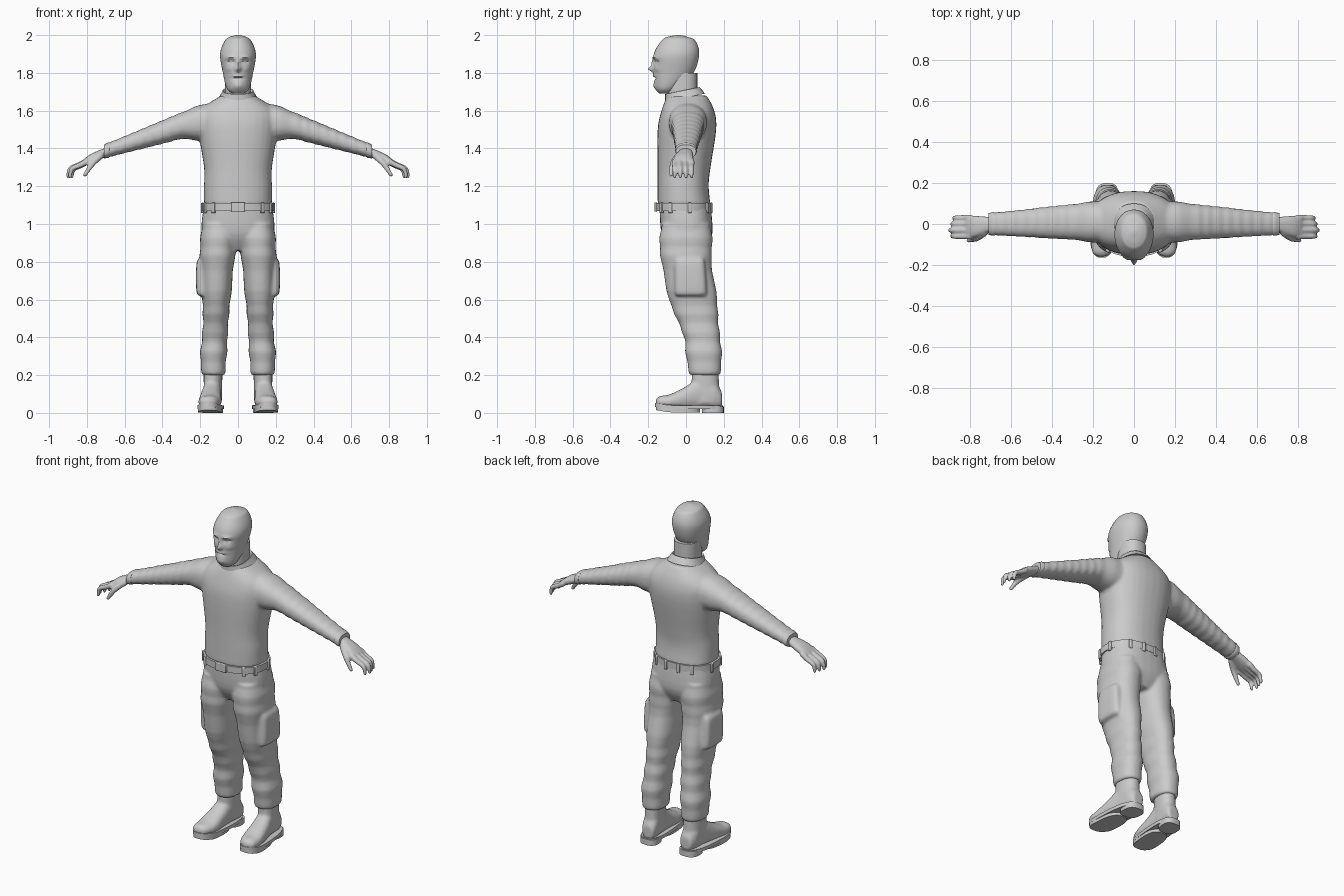
import bpy
import bmesh
import math
from mathutils import Matrix

cube = bpy.data.objects.get("Cube")
if cube:
    bpy.data.objects.remove(cube, do_unlink=True)

shade = (.6, .6, .6, 1)
grey = bpy.data.materials.new("plain grey")
grey.use_nodes = True
grey.diffuse_color = shade
grey.node_tree.nodes["Principled BSDF"].inputs["Base Color"].default_value = shade


def spline(before, start, end, after, t):
    """Smooth curve from start to end that takes its slopes from the neighbours."""
    leave, arrive = (end - before) / 2, (after - start) / 2
    ease = t * t * (3 - 2 * t)
    return (start + (end - start) * ease
            + leave * t * (1 - t) * (1 - t) - arrive * t * t * (1 - t))


def refine(rows, steps):
    """Insert smooth in-between rows."""
    padded = [rows[0], *rows, rows[-1]]
    result = []
    for before, start, end, after in zip(padded, padded[1:], padded[2:], padded[3:]):
        for step in range(steps):
            result.append([spline(*column, step / steps)
                           for column in zip(before, start, end, after)])
    return result + [list(rows[-1])]


def outline(low_a, high_a, low_b, high_b, angle, power):
    """Point on a rounded box that fills the given bounds."""
    def reach(low, high, wave):
        return (low + high + (high - low) * math.copysign(abs(wave) ** (2 / power), wave)) / 2
    return reach(low_a, high_a, math.cos(angle)), reach(low_b, high_b, math.sin(angle))


def loft(bm, axis, rows, segments=32, steps=4, power=2.3, tilt=0, folds=0, mirror=False):
    """Skin rows of low and high bounds on the two cross axes and a position on the axis."""
    for side in ((1, -1) if mirror else (1,)):
        rings = []
        for index, (*bounds, place) in enumerate(refine(rows, steps)):
            swell = folds * math.sin(index * math.pi / 2)
            low_a, high_a, low_b, high_b = bounds
            bounds = (low_a - swell, high_a + swell, low_b - swell, high_b + swell)
            ring = []
            for segment in range(segments):
                a, b = outline(*bounds, math.tau * segment / segments, power)
                x, y, z = {"x": (place, a, b), "y": (a, place, b),
                           "z": (a, b, place + tilt * b)}[axis]
                ring.append(bm.verts.new((side * x, y, z)))
            rings.append(ring)
        for lower, upper in zip(rings, rings[1:]):
            for k in range(segments):
                bm.faces.new((lower[k - 1], lower[k], upper[k], upper[k - 1]))
        bm.faces.new(rings[0])
        bm.faces.new(rings[-1])


def centred(rows):
    """Rows of half width, front, back and height, equal to the left and right."""
    return [(-half, half, front, back, height) for half, front, back, height in rows]


def finger(bm, points, beads=9):
    """Overlapping balls along a path of x, y, z and radius, on both hands."""
    for x, y, z, radius in refine(points, beads):
        for side in (1, -1):
            bmesh.ops.create_icosphere(bm, subdivisions=2, radius=radius,
                                       matrix=Matrix.Translation((side * x, y, z)))


def box(bm, centre, size, turn=0):
    place = Matrix.Translation(centre) @ Matrix.Rotation(turn, 4, "Z")
    bmesh.ops.create_cube(bm, size=1, matrix=place @ Matrix.Diagonal((*size, 1)))


def finish(name, bm, voxel=0, bevel=0):
    """Make the object, either blended into one smooth skin or with crisp edges."""
    bmesh.ops.recalc_face_normals(bm, faces=bm.faces)
    mesh = bpy.data.meshes.new(name)
    bm.to_mesh(mesh)
    bm.free()
    mesh.materials.append(grey)
    mesh.shade_smooth()
    thing = bpy.data.objects.new(name, mesh)
    bpy.context.collection.objects.link(thing)
    if bevel:
        soften = thing.modifiers.new("soft edges", "BEVEL")
        soften.width = bevel
        soften.segments = 2
    if voxel:
        blend = thing.modifiers.new("blend", "REMESH")
        blend.mode = "VOXEL"
        blend.voxel_size = voxel
        blend.use_smooth_shade = True
        relax = thing.modifiers.new("relax", "SMOOTH")
        relax.iterations = 5
    else:
        mesh.set_sharp_from_angle(angle=math.radians(50))


def sleeve_row(x, extra=0):
    """Cross-section of the arm, which drops and narrows towards the wrist."""
    along = x - .3
    middle = 1.52 - along / 3
    radius = .07 - along / 12 + extra
    depth = radius + .017
    return (.01 - depth - along / 40, .01 + depth - along / 40, middle - radius, middle + radius, x)


# Sweater: trunk and sleeves blended together
bm = bmesh.new()
loft(bm, "z", centred([(.18, -.15, .13, 1.1), (.18, -.15, .12, 1.2), (.18, -.15, .13, 1.3),
                       (.21, -.15, .16, 1.5), (.2, -.13, .15, 1.6), (.09, -.1, .11, 1.68)]))
shoulder = [(-.1, .12, 1.41, 1.65, .1), (-.09, .11, 1.44, 1.63, .2)]
arm = [sleeve_row(.3 + step / 20) for step in range(9)]
loft(bm, "x", shoulder + arm, folds=.002, mirror=True)
finish("sweater", bm, voxel=.009)

# Cuffs
bm = bmesh.new()
loft(bm, "x", [sleeve_row(.68), sleeve_row(.69, .003), sleeve_row(.71)], mirror=True)
finish("cuffs", bm)

# Collar, higher at the back
bm = bmesh.new()
loft(bm, "z", centred([(.1, -.11, .1, 1.67), (.085, -.11, .08, 1.7),
                       (.08, -.11, .07, 1.71), (.07, -.1, .06, 1.7)]), tilt=.2)
finish("collar", bm)

# Neck
bm = bmesh.new()
loft(bm, "z", centred([(.07, -.1, .06, 1.64), (.07, -.1, .06, 1.8)]), steps=1)
finish("neck", bm)

# Head, with the face pushed in and out of its front
bm = bmesh.new()
loft(bm, "z", centred([(.03, -.14, -.08, 1.69), (.06, -.16, -.04, 1.72), (.08, -.17, .04, 1.8),
                       (.095, -.17, .07, 1.9), (.07, -.13, .05, 1.97), (.045, -.1, .01, 1.99),
                       (.01, -.05, -.03, 2)]), segments=96, steps=10, power=2.1)
nose, bridge, sockets = (0, 1.82, .014, .014, -.03), (0, 1.85, .01, .02, -.01), (.036, 1.86, .02, .01, .02)
brows, eyes, cheeks = (.04, 1.88, .03, .01, -.01), (.036, 1.86, .01, .006, -.012), (.05, 1.82, .02, .01, -.006)
mouth, moustache, chin = (0, 1.77, .03, .005, .014), (0, 1.785, .03, .007, -.008), (0, 1.73, .03, .02, -.01)
for vert in bm.verts:
    if vert.co.y < -.07:
        across, height = abs(vert.co.x), vert.co.z
        for x, z, wide, tall, push in (nose, bridge, sockets, brows, eyes, cheeks, mouth, moustache, chin):
            distance = ((across - x) / wide) ** 2 + ((height - z) / tall) ** 2
            vert.co.y += push * math.exp(-distance)
finish("head", bm)

# Hands: palm, four curled fingers and a thumb
bm = bmesh.new()
loft(bm, "x", [(-.04, .035, 1.36, 1.41, .67), (-.04, .035, 1.35, 1.4, .71),
               (-.065, .04, 1.32, 1.37, .78), (-.06, .035, 1.31, 1.34, .82)], mirror=True)
for number in range(4):
    y = .03 - .03 * number
    reach = .9 - .01 * abs(number - 2)
    finger(bm, [(.8, y, 1.33, .017), (reach - .05, y, 1.31, .015),
                (reach - .01, y, 1.29, .013), (reach, y, 1.25, .01)])
finger(bm, [(.73, -.04, 1.36, .02), (.77, -.07, 1.32, .016), (.81, -.08, 1.26, .011)])
finish("hands", bm, voxel=.006)

# Trousers: hips, legs and thigh pockets blended together
bm = bmesh.new()
loft(bm, "z", centred([(.1, -.08, .1, .86), (.19, -.13, .14, .95), (.18, -.14, .13, 1.1)]), power=2.5)
loft(bm, "z", [(.07, .19, .02, .18, .2), (.06, .2, 0, .19, .3), (.055, .19, -.01, .18, .4),
               (.05, .185, -.05, .17, .5), (.04, .19, -.09, .165, .6), (.02, .2, -.13, .135, .8),
               (.01, .2, -.14, .14, .9), (.01, .19, -.13, .13, 1)], folds=.003, mirror=True)
loft(bm, "z", [(.13, .2, -.05, .1, .62), (.13, .22, -.06, .11, .64),
               (.13, .22, -.06, .1, .79), (.13, .2, -.05, .09, .82)], power=4, mirror=True)
finish("trousers", bm, voxel=.009)

# Belt with buckle and loops
waist = (-.19, .19, -.16, .135)
bm = bmesh.new()
loft(bm, "z", [(*waist, 1.07), (*waist, 1.11)], segments=48, steps=1)
finish("belt", bm)
bm = bmesh.new()
box(bm, (0, waist[2], 1.09), (.075, .016, .05))
for degrees in (-130, -155, 170, 125, 100):
    for angle in (math.radians(degrees), math.pi - math.radians(degrees)):
        x, y = outline(*waist, angle, 2.3)
        box(bm, (x, y, 1.085), (.014, .02, .055), angle)
finish("buckle_and_belt_loops", bm, bevel=.004)

# Boots and their soles, slightly toed out with lifted tips
boots = bmesh.new()
loft(boots, "y", [(.13, .16, .03, .06, -.16), (.1, .19, .02, .08, -.14), (.08, .2, .02, .1, -.08),
                  (.085, .195, .02, .14, 0), (.09, .185, .02, .19, .08), (.09, .185, .02, .17, .15),
                  (.1, .17, .03, .11, .19)], mirror=True)
loft(boots, "z", [(.09, .185, .03, .18, .05), (.085, .185, .03, .17, .27)], mirror=True)
soles = bmesh.new()
welt, tread, heel = (.075, .21, -.165, .195), (.08, .205, -.16, .075), (.085, .195, .085, .2)
for bounds, bottom, top in ((welt, .02, .04), (tread, .003, .025), (heel, 0, .035)):
    loft(soles, "z", [(*bounds, bottom), (*bounds, top)], steps=1, power=2.7, mirror=True)
for bm in (boots, soles):
    for vert in bm.verts:
        vert.co.x += math.copysign(.07, vert.co.x) * (.05 - vert.co.y)
        vert.co.z += max(0, -.09 - vert.co.y) / 6
finish("boots", boots, voxel=.008)
finish("boot_soles", soles)
